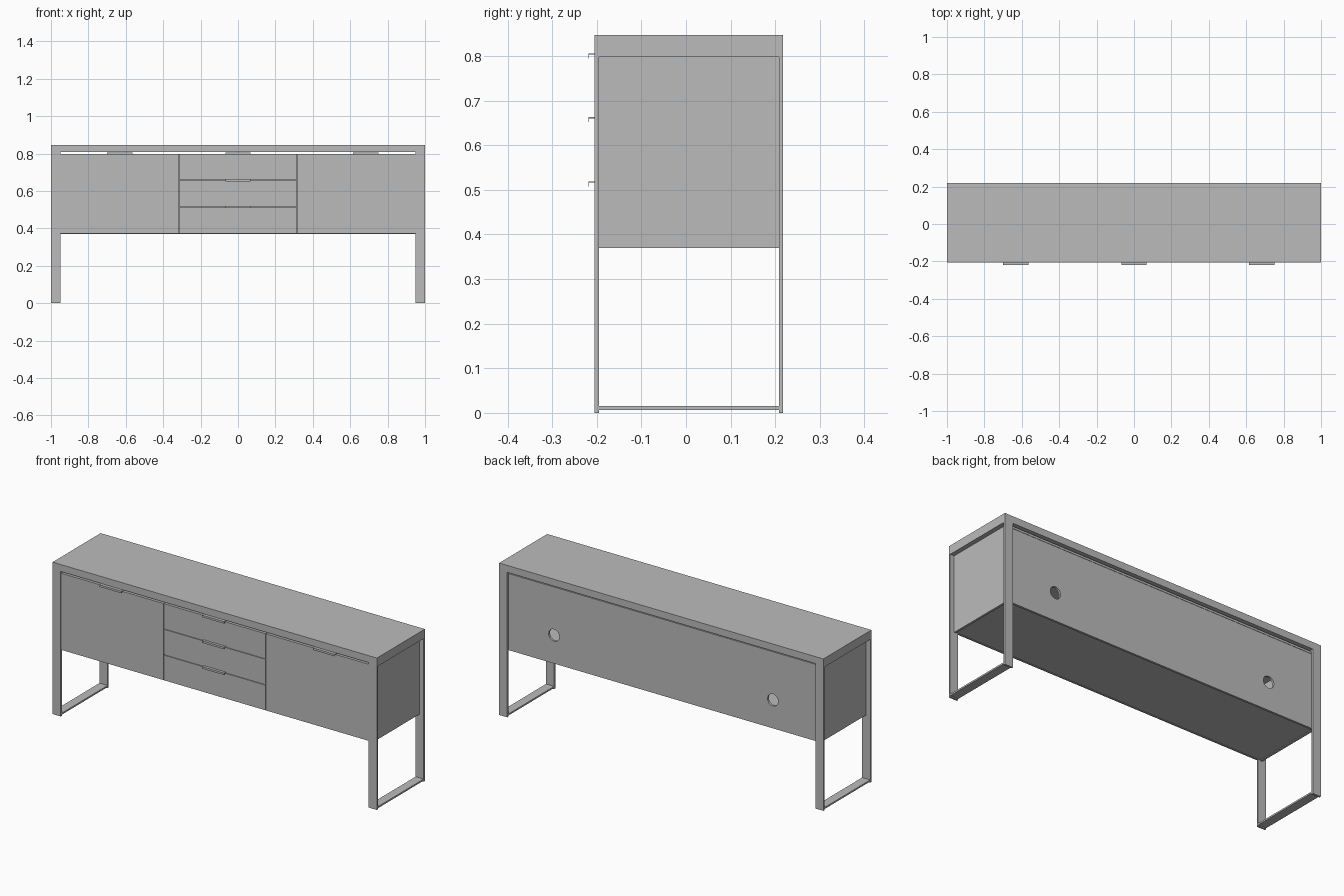
import bpy
import bmesh
import math
from mathutils import Matrix

if "Cube" in bpy.data.objects:
    bpy.data.objects.remove(bpy.data.objects["Cube"], do_unlink=True)

# One grey finish for every part
grey = bpy.data.materials.new("plain grey")
grey.use_nodes = True
COLOUR = (0.5, 0.5, 0.5, 1)
grey.diffuse_color = COLOUR
grey.node_tree.nodes["Principled BSDF"].inputs["Base Color"].default_value = COLOUR


def finish(name, bm):
    mesh = bpy.data.meshes.new(name)
    bm.to_mesh(mesh)
    bm.free()
    mesh.materials.append(grey)
    obj = bpy.data.objects.new(name, mesh)
    bpy.context.collection.objects.link(obj)
    return obj


def boxes(name, *spans):
    """One object from boxes given as (x0, x1, y0, y1, z0, z1)."""
    bm = bmesh.new()
    for x0, x1, y0, y1, z0, z1 in spans:
        place = Matrix.Translation(((x0 + x1) / 2, (y0 + y1) / 2, (z0 + z1) / 2))
        size = Matrix.Diagonal((x1 - x0, y1 - y0, z1 - z0, 1))
        bmesh.ops.create_cube(bm, size=1, matrix=place @ size)
    return finish(name, bm)


FRONT, BACK = -0.205, 0.218
BAR = 0.01            # thickness of the leg bars
LEG_IN = 0.95         # inner side of the legs
TOP_UNDER = 0.808
BODY_X = 0.975
BODY_LOW, BODY_TOP = 0.37, 0.798
BODY_FRONT, BODY_BACK = FRONT + BAR, BACK - BAR
PANEL = 0.012
SPLIT = 0.315         # seams between the doors and drawers
SEAM = 0.0015

# Table top
boxes("top_slab", (-1, 1, FRONT, BACK, TOP_UNDER, 0.847))

# Flat bar leg frames
for side, label in ((1, "left"), (-1, "right")):
    x0, x1 = sorted((side * LEG_IN, side))
    boxes(label + "_leg_frame",
          (x0, x1, FRONT, BODY_FRONT, 0, TOP_UNDER),
          (x0, x1, BODY_BACK, BACK, 0, TOP_UNDER),
          (x0, x1, BODY_FRONT, BODY_BACK, 0.006, 0.015),
          (x0, x1, BODY_FRONT, BODY_BACK, BODY_TOP, TOP_UNDER))

# Cabinet shell
for side, label in ((1, "left"), (-1, "right")):
    x0, x1 = sorted((side * (BODY_X - PANEL), side * BODY_X))
    boxes(label + "_side_panel", (x0, x1, BODY_FRONT, BODY_BACK, BODY_LOW, BODY_TOP))
    mid = side * SPLIT
    boxes(label + "_divider", (mid - PANEL / 2, mid + PANEL / 2, BODY_FRONT, 0.19,
                               BODY_LOW + PANEL, BODY_TOP - PANEL))
inner = BODY_X - PANEL
floor = BODY_LOW + 0.004
boxes("bottom_panel", (-inner, inner, BODY_FRONT, 0.204, floor, floor + PANEL))
boxes("cabinet_lid", (-inner, inner, BODY_FRONT, BODY_BACK, BODY_TOP - PANEL, BODY_TOP))

# Back panel with two round cable holes
back = boxes("back_panel", (-inner, inner, 0.194, 0.206, BODY_LOW, BODY_TOP - PANEL))
bm = bmesh.new()
for x in (-0.68, 0.67):
    spot = Matrix.Translation((x, 0.2, 0.528)) @ Matrix.Rotation(math.pi / 2, 4, "X")
    bmesh.ops.create_cone(bm, cap_ends=True, segments=24, radius1=0.033,
                          radius2=0.033, depth=0.1, matrix=spot)
cutter = finish("cable_hole_cutter", bm)
cutter.hide_render = True
cutter.hide_viewport = True
cut = back.modifiers.new("cable holes", "BOOLEAN")
cut.operation = "DIFFERENCE"
cut.solver = "EXACT"
cut.object = cutter


def front_panel(name, x0, x1, z0, z1, handle_x):
    """A flush front with a folded tab handle on its top edge."""
    boxes(name, (x0 + SEAM, x1 - SEAM, FRONT + 0.001, BODY_FRONT, z0 + SEAM, z1 - SEAM))
    reach, half = FRONT - 0.014, 0.068
    boxes(name + "_handle",
          (handle_x - half, handle_x + half, reach, BODY_FRONT, z1 + 0.003, z1 + 0.006),
          (handle_x - half, handle_x + half, reach, reach + 0.002, z1 - 0.005, z1 + 0.004))


# Doors and drawers
DOOR_TOP = 0.8
front_panel("right_door", -LEG_IN, -SPLIT, BODY_LOW, DOOR_TOP, -0.633)
front_panel("left_door", SPLIT, LEG_IN, BODY_LOW, DOOR_TOP, 0.683)
levels = (BODY_LOW, 0.513, 0.657, DOOR_TOP)
for name, low, high in zip(("lower", "middle", "upper"), levels, levels[1:]):
    front_panel(name + "_drawer", -SPLIT, SPLIT, low, high, 0)
